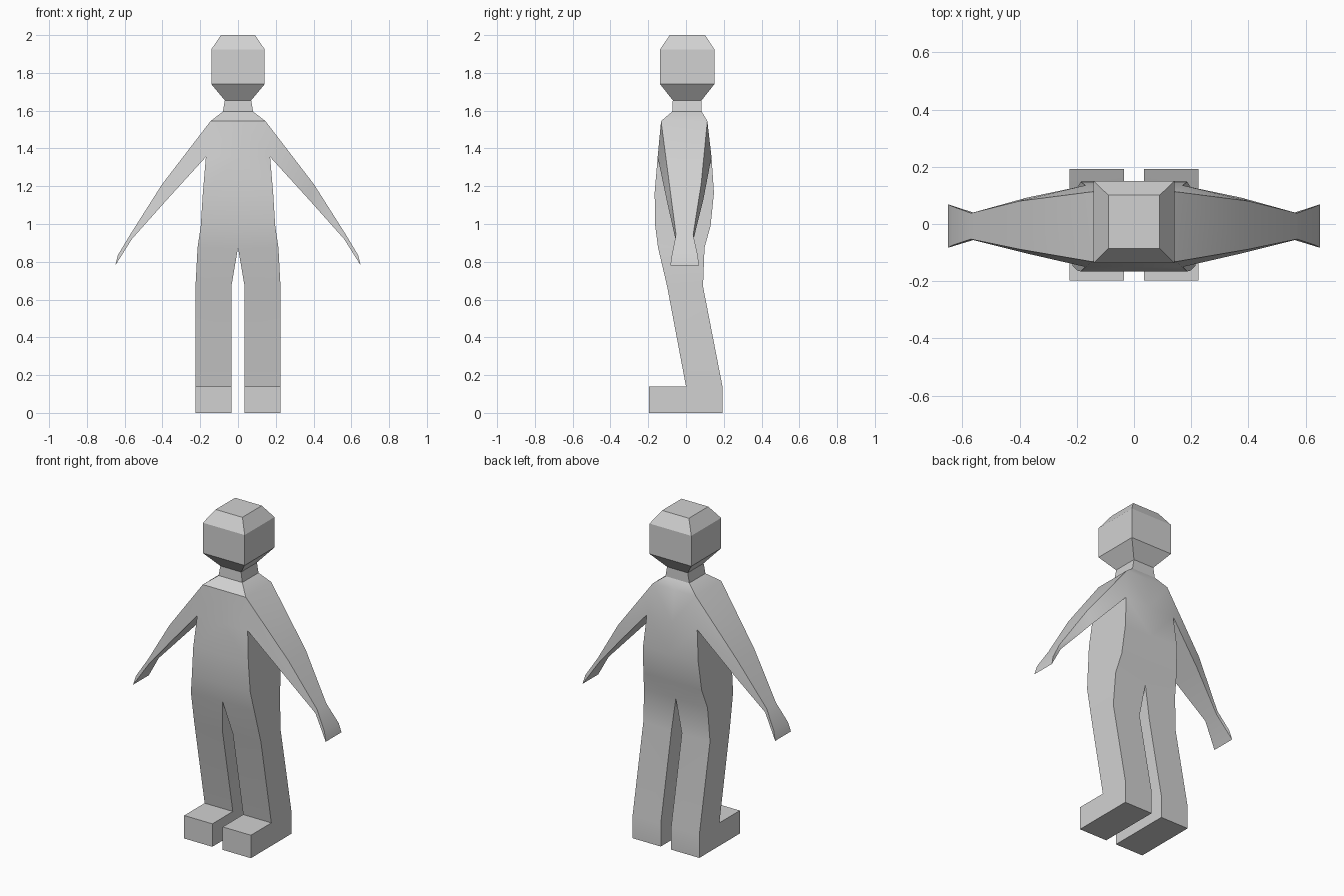
import bpy, bmesh, math

cube = bpy.data.objects.get("Cube")
if cube:
    bpy.data.objects.remove(cube, do_unlink=True)

# Single matte grey
grey = bpy.data.materials.new("plain_grey")
grey.use_nodes = True
colour = (0.64, 0.64, 0.64, 1)
grey.diffuse_color = colour
bsdf = next(n for n in grey.node_tree.nodes if n.type == 'BSDF_PRINCIPLED')
bsdf.inputs["Base Color"].default_value = colour


def make_object(name, bm, mirror=False):
    """Turn a bmesh into a smooth-by-angle object, optionally mirrored in x."""
    mesh = bpy.data.meshes.new(name)
    bm.to_mesh(mesh)
    bm.free()
    mesh.materials.append(grey)
    ob = bpy.data.objects.new(name, mesh)
    bpy.context.collection.objects.link(ob)
    bpy.ops.object.select_all(action='DESELECT')
    ob.select_set(True)
    bpy.context.view_layer.objects.active = ob
    if mirror:
        mod = ob.modifiers.new("Mirror", 'MIRROR')
        mod.use_clip = True
        mod.merge_threshold = 0.001
        bpy.ops.object.modifier_apply(modifier=mod.name)
    bpy.ops.object.shade_smooth_by_angle(angle=math.radians(30))
    return ob


def ring(bm, z, x0, x1, front, back):
    """Rectangular cross-section, counter-clockwise from above."""
    return [bm.verts.new(p) for p in
            ((x0, front, z), (x1, front, z), (x1, back, z), (x0, back, z))]


def grow(bm, base, sections):
    """Continue four corner verts through further sections and cap the end."""
    for section in sections:
        end = [bm.verts.new(p) for p in section]
        for i in range(4):
            j = (i + 1) % 4
            bm.faces.new((base[i], base[j], end[j], end[i]))
        base = end
    bm.faces.new(base)


# Body, one half from the neck down: z, inner x, outer x, front y, back y
half_body = [
    (1.655, 0, 0.07, -0.07, 0.083),
    (1.595, 0, 0.08, -0.073, 0.083),
    (1.545, 0, 0.145, -0.132, 0.113),    # shoulder
    (1.355, 0, 0.17, -0.15, 0.135),      # armpit
    (1.165, 0, 0.186, -0.166, 0.148),
    (0.99, 0, 0.197, -0.163, 0.13),
    (0.875, 0, 0.214, -0.148, 0.098),    # crotch
    (0.67, 0.035, 0.225, -0.10, 0.09),
    (0.14, 0.035, 0.225, 0.0, 0.193),    # ankle
    (0.0, 0.035, 0.225, 0.0, 0.193),
]
SHOULDER, ANKLE = 2, 8

bm = bmesh.new()
rings = [ring(bm, *r) for r in half_body]
for k, (a, b) in enumerate(zip(rings, rings[1:])):
    for i in range(4):
        j = (i + 1) % 4
        if i == 3 and half_body[k + 1][1] == 0:
            continue                     # centre plane stays open
        if (k, i) in ((SHOULDER, 1), (ANKLE, 0)):
            continue                     # arm and toe grow here
        bm.faces.new((a[i], b[i], b[j], a[j]))
bm.faces.new(rings[-1][::-1])

# Arm: elbow, wrist and fingertip sections
top, low = rings[SHOULDER], rings[SHOULDER + 1]
grow(bm, (top[1], low[1], low[2], top[2]), [
    ((0.402, -0.088, 1.21), (0.375, -0.103, 1.13), (0.375, 0.092, 1.13), (0.402, 0.08, 1.21)),
    ((0.57, -0.053, 0.945), (0.562, -0.056, 0.92), (0.562, 0.04, 0.92), (0.57, 0.038, 0.945)),
    ((0.636, -0.075, 0.835), (0.65, -0.083, 0.78), (0.65, 0.069, 0.78), (0.636, 0.062, 0.835)),
])

# Foot: push the front of the ankle forward
top, low = rings[ANKLE], rings[ANKLE + 1]
toe_base = (top[0], low[0], low[1], top[1])
grow(bm, toe_base, [[(v.co.x, -0.197, v.co.z) for v in toe_base]])
make_object("body", bm, mirror=True)

# Head: tapered jaw, box and bevelled crown
bm = bmesh.new()
base = ring(bm, 1.655, -0.07, 0.07, -0.07, 0.083)
grow(bm, base, [
    [(-x, f, z), (x, f, z), (x, b, z), (-x, b, z)]
    for z, x, f, b in ((1.74, 0.141, -0.137, 0.15),
                       (1.925, 0.141, -0.137, 0.15),
                       (2.0, 0.09, -0.086, 0.101))
])
make_object("head", bm)
